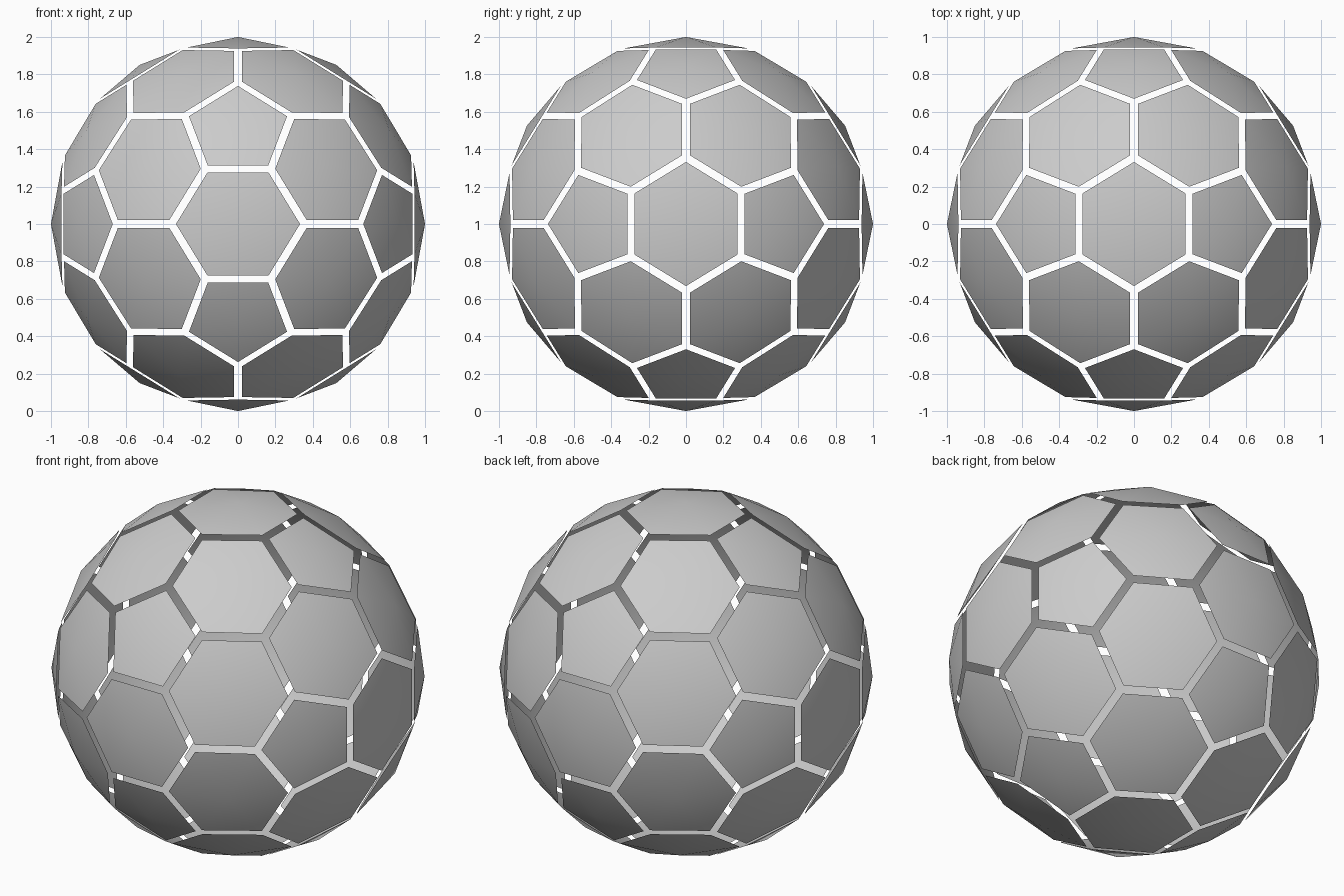
import bpy, bmesh, math
from mathutils import Vector

if "Cube" in bpy.data.objects:
    bpy.data.objects.remove(bpy.data.objects["Cube"])

PHI = (1 + math.sqrt(5)) / 2
LIFT = Vector((0, 0, 1))

# Panel centres: icosahedron corners (pentagons) and edge midpoints (hexagons)
pents = []
for a in (-1, 1):
    for b in (-PHI, PHI):
        pents += [Vector((0, b, a)), Vector((a, 0, b)), Vector((b, a, 0))]
hexes = [(p + q).normalized() for i, p in enumerate(pents) for q in pents[i + 1:]
         if (p - q).length < 2.1]
pents = [p.normalized() for p in pents]

# Triangulated sphere through all centres; its triangles give the panel corners
cage = bmesh.new()
for p in pents + hexes:
    cage.verts.new(p)
bmesh.ops.convex_hull(cage, input=cage.verts[:])


def build_panels(name, sides, shrink):
    """Shallow domed fans, one per cage vertex with the given side count."""
    bm = bmesh.new()
    for v in cage.verts:
        if len(v.link_faces) != sides:
            continue
        c = v.co
        u = c.orthogonal().normalized()
        w = c.cross(u)
        corners = [sum((x.co for x in f.verts), Vector()).normalized()
                   for f in v.link_faces]
        corners.sort(key=lambda p: math.atan2(p.dot(w), p.dot(u)))
        tip = bm.verts.new(c + LIFT)
        rim = [bm.verts.new(c.lerp(p, shrink) + LIFT) for p in corners]
        for i in range(sides):
            f = bm.faces.new((tip, rim[i], rim[(i + 1) % sides]))
            f.smooth = True
    me = bpy.data.meshes.new(name)
    bm.to_mesh(me)
    bm.free()
    bpy.context.collection.objects.link(bpy.data.objects.new(name, me))


build_panels("pentagon_panels", 5, 0.918)
build_panels("hexagon_panels", 6, 0.93)
cage.free()
